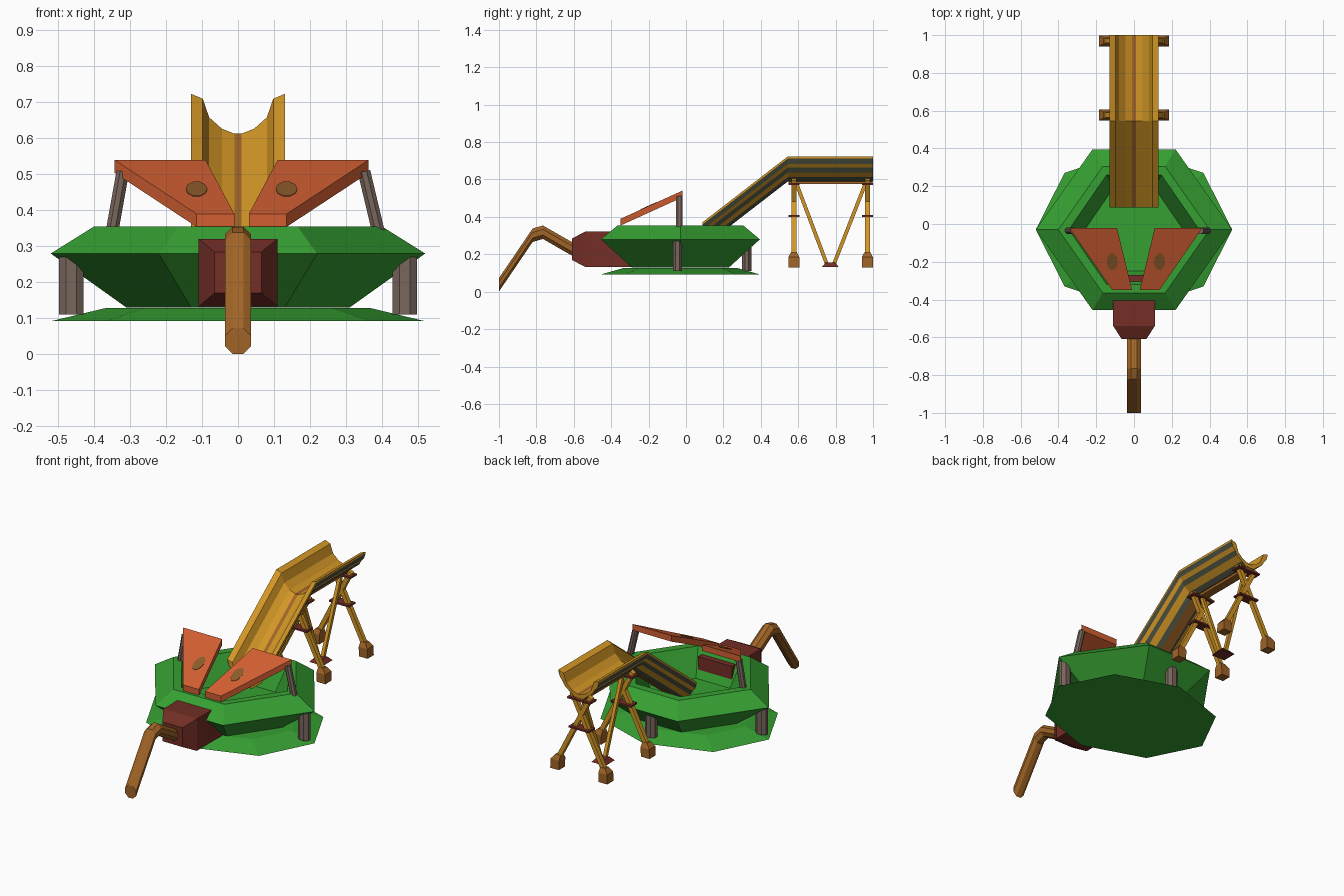
import bpy, bmesh, math
from mathutils import Vector

if "Cube" in bpy.data.objects:
    bpy.data.objects.remove(bpy.data.objects["Cube"])


def make_mat(name, r, g, b):
    lin = [(c / 255 / 12.92 if c < 11 else ((c / 255 + 0.055) / 1.055) ** 2.4) for c in (r, g, b)]
    m = bpy.data.materials.new(name)
    m.use_nodes = True
    m.diffuse_color = (*lin, 1)
    m.node_tree.nodes["Principled BSDF"].inputs["Base Color"].default_value = (*lin, 1)
    return m


green = make_mat("leaf green", 54, 160, 50)
rust = make_mat("rust orange", 210, 95, 50)
gold = make_mat("golden wood", 210, 150, 38)
maroon = make_mat("maroon", 116, 46, 38)
brown = make_mat("brown wood", 160, 100, 38)
grey = make_mat("grey bark", 120, 102, 92)
dark = make_mat("dark olive", 72, 76, 60)
olive = make_mat("olive spot", 140, 92, 42)


def loft(name, rings, mats, rule=None, caps=True):
    """Skin equal-length closed rings; rule maps ring segment to material index."""
    bm = bmesh.new()
    rows = [[bm.verts.new(p) for p in ring] for ring in rings]
    n = len(rows[0])
    for a, b in zip(rows, rows[1:]):
        for i in range(n):
            j = (i + 1) % n
            f = bm.faces.new((a[i], a[j], b[j], b[i]))
            f.material_index = rule(i) if rule else 0
    if caps:
        bm.faces.new(rows[0][::-1])
        bm.faces.new(rows[-1])
    bmesh.ops.recalc_face_normals(bm, faces=bm.faces)
    me = bpy.data.meshes.new(name)
    bm.to_mesh(me)
    bm.free()
    ob = bpy.data.objects.new(name, me)
    for m in mats:
        me.materials.append(m)
    bpy.context.collection.objects.link(ob)
    return ob


def ellipse(n, rx, ry, z, x=0, y=0, turn=0):
    angles = [math.tau * (i + turn) / n for i in range(n)]
    return [(x + rx * math.cos(a), y + ry * math.sin(a), z) for a in angles]


def rect(hx, hy, z, x=0, y=0):
    return [(x + sx * hx, y + sy * hy, z) for sx, sy in ((-1, -1), (1, -1), (1, 1), (-1, 1))]


def rod(name, start, end, r, mat, sides=4):
    """Straight bar between two points."""
    start, end = Vector(start), Vector(end)
    q = (end - start).to_track_quat('Z', 'Y')
    ring = [q @ Vector(p) for p in ellipse(sides, r, r, 0, turn=0.5)]
    return loft(name, [[start + p for p in ring], [end + p for p in ring]], [mat])


CY = -0.03  # centre of the pool along y

# Base plate
loft("base_plate", [ellipse(8, 0.52, 0.425, 0.092, y=CY),
                    ellipse(8, 0.37, 0.30, 0.128, y=CY)], [green])


# Hexagonal pool basin
def hexring(rx, fx, fy, z):
    return [(rx, CY, z), (fx, CY + fy, z), (-fx, CY + fy, z),
            (-rx, CY, z), (-fx, CY - fy, z), (fx, CY - fy, z)]


loft("basin", [hexring(0.31, 0.13, 0.26, 0.13), hexring(0.52, 0.22, 0.425, 0.28),
               hexring(0.40, 0.165, 0.335, 0.355), hexring(0.345, 0.145, 0.29, 0.355),
               hexring(0.26, 0.11, 0.22, 0.2)], [green])

# Basin legs
for label, x, y in (("left", 0.463, -0.045), ("right", -0.463, -0.045), ("back", 0, 0.325)):
    loft(label + "_basin_leg", [ellipse(8, 0.037, 0.027, z, x, y, 0.5) for z in (0.11, 0.27)], [grey])


# Front spout box with a tapered face
def spout_ring(y, hx, hz):
    return [(sx * hx, y, 0.227 + sz * hz) for sx, sz in ((-1, -1), (1, -1), (1, 1), (-1, 1))]


loft("spout_box", [spout_ring(-0.61, 0.065, 0.057), spout_ring(-0.54, 0.11, 0.094),
                   spout_ring(-0.27, 0.11, 0.094)], [maroon])

# Bent pipe with upright sections
pipe_path = ((-1, 0.037), (-0.82, 0.302), (-0.765, 0.318), (-0.58, 0.212))
loft("pipe", [[(x, y, z + v) for x, v, _ in ellipse(8, 0.039, 0.039, 0, turn=0.5)]
              for y, z in pipe_path], [brown])

# Tilted roof flaps, their spots and struts
for side, label in ((1, "left"), (-1, "right")):
    corners = ((0.353, -0.02, 0.54), (0.10, -0.02, 0.54), (0.02, -0.35, 0.39), (0.125, -0.35, 0.39))
    top = [(0.01 + side * x, y, z) for x, y, z in corners]
    loft(label + "_flap", [[(x, y, z - 0.036) for x, y, z in top], top], [rust])
    spot = [(x, y, 0.54 + (y + 0.02) * 0.15 / 0.33)
            for x, y, _ in ellipse(10, 0.03, 0.045, 0, 0.01 + side * 0.125, -0.2)]
    loft(label + "_flap_spot", [[(x, y, z + d) for x, y, z in spot] for d in (-0.002, 0.002)], [olive])
    rod(label + "_flap_strut", (0.02 + side * 0.37, -0.035, 0.34),
        (0.015 + side * 0.335, -0.035, 0.508), 0.019, grey, 8)

# Slide: trough section swept down into the basin
inner = [(0.01, 0.613), (0.045, 0.627), (0.08, 0.658), (0.098, 0.71), (0.131, 0.724)]
outer = [(0.131, 0.712), (0.122, 0.684), (0.105, 0.664), (0.09, 0.638), (0.055, 0.612), (0.03, 0.59)]
half = inner + outer
section = half + [(-x, z) for x, z in reversed(half)]
last, edge = len(section) - 1, len(inner)


def slide_colour(i):
    if i == last or i == len(half) - 1:
        return 1                      # centre strips
    k = min(i, last - 1 - i)          # mirrored segment
    return 2 if k >= edge and (k - edge) % 2 == 0 else 0


slide_path = ((0.088, -0.353), (0.545, 0), (1.0, 0))
loft("slide", [[(x, y, z + dz) for x, z in section] for y, dz in slide_path],
     [gold, brown, dark], slide_colour, caps=False)

# End faces of the slide, kept as quads along the trough
n_in, n_out = len(inner), len(outer)
for label, y, dz in (("lower", 0.09, -0.353), ("upper", 0.998, 0)):
    bm = bmesh.new()
    ring = [bm.verts.new((x, y, z + dz)) for x, z in section]
    face = bm.faces.new(ring)
    bmesh.ops.triangulate(bm, faces=[face], ngon_method='EAR_CLIP')
    me = bpy.data.meshes.new("slide_end")
    bm.to_mesh(me)
    bm.free()
    me.materials.append(gold)
    bpy.context.collection.objects.link(bpy.data.objects.new(label + "_slide_end", me))

# Beam under the level part
loft("slide_beam", [rect(0.025, 0.225, z, y=0.772) for z in (0.575, 0.6)], [brown])

# Crossed support frames
for label, y in (("inner", 0.577), ("outer", 0.97)):
    for s, side in ((1, "left"), (-1, "right")):
        name = label + "_" + side
        rod(name + "_frame_leg", (s * 0.155, y, 0.18), (-s * 0.06, y, 0.6), 0.018, gold)
        loft(name + "_frame_foot", [rect(0.028, 0.029, 0.13, s * 0.158, y),
                                    rect(0.028, 0.029, 0.185, s * 0.156, y),
                                    rect(0.016, 0.015, 0.212, s * 0.146, y)], [brown])
    for z, hx in ((0.405, 0.065), (0.575, 0.075)):
        loft(label + "_frame_tie", [rect(hx, 0.03, z + d, y=y) for d in (-0.005, 0.005)], [maroon])

# Middle brace on a small plate
for label, y in (("inner", 0.59), ("outer", 0.96)):
    t = 0.018 if y < 0.77 else -0.018
    rod(label + "_brace", (0, 0.772 - t, 0.145), (0, y, 0.58), 0.014, gold)
loft("brace_plate", [rect(0.045, 0.045, 0.132, y=0.772),
                     rect(0.025, 0.025, 0.155, y=0.772)], [maroon])
